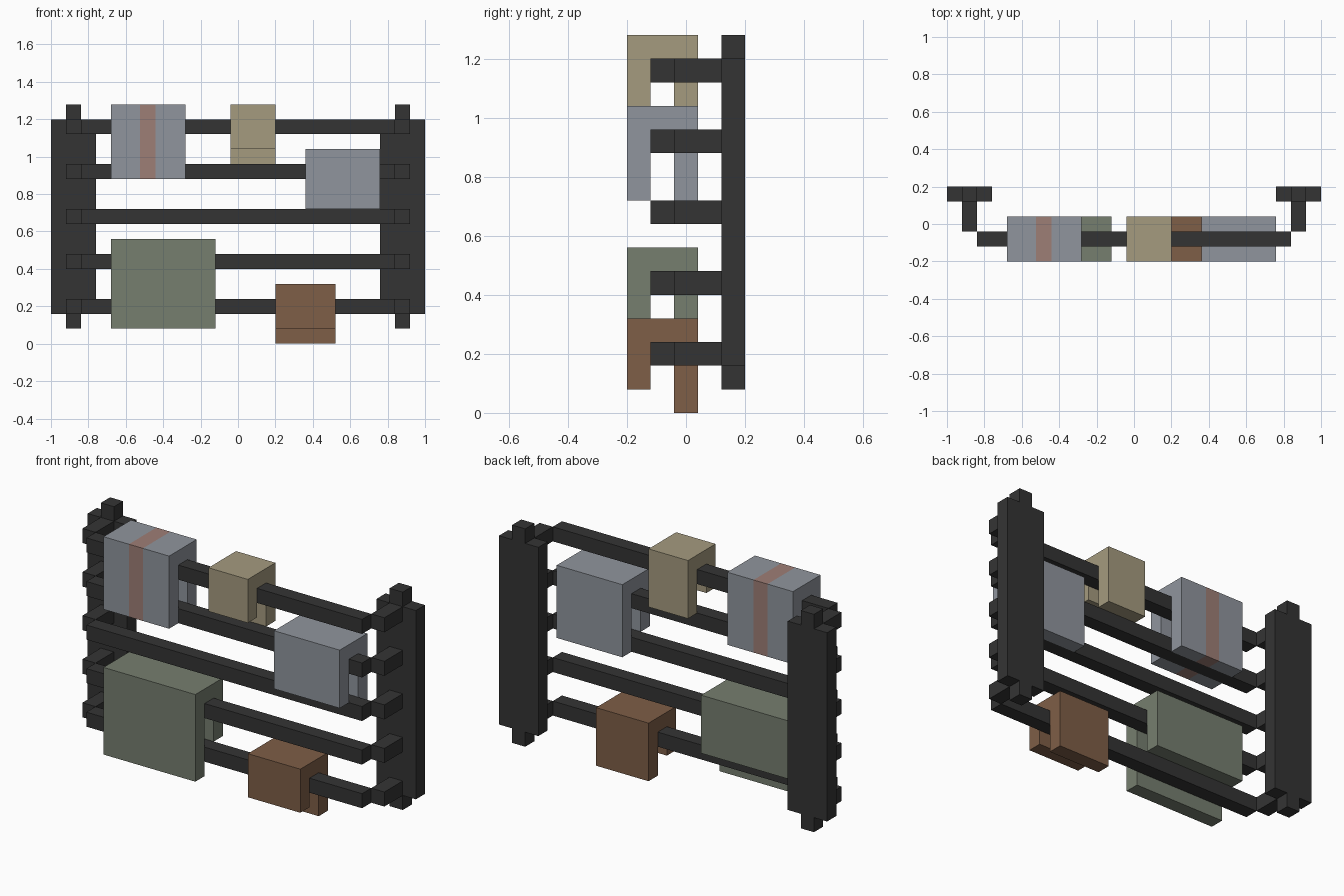
import bpy, bmesh

if "Cube" in bpy.data.objects:
    bpy.data.objects.remove(bpy.data.objects["Cube"])


def material(name, rgb):
    """Flat colour given as 0-255 sRGB, stored as linear values."""
    lin = [((c / 255 + 0.055) / 1.055) ** 2.4 for c in rgb]
    m = bpy.data.materials.new(name)
    m.diffuse_color = (*lin, 1)
    m.use_nodes = True
    m.node_tree.nodes["Principled BSDF"].inputs["Base Color"].default_value = m.diffuse_color
    return m


DARK = material("dark metal", (52, 52, 52))
GREY = material("grey cloth", (144, 149, 157))
ROSE = material("rose stripe", (158, 126, 118))
TAN = material("tan cloth", (165, 155, 127))
GREEN = material("green cloth", (118, 126, 111))
BROWN = material("brown cloth", (126, 94, 71))


def link(name, bm, mats):
    bmesh.ops.recalc_face_normals(bm, faces=bm.faces)
    me = bpy.data.meshes.new(name)
    bm.to_mesh(me)
    bm.free()
    for m in mats:
        me.materials.append(m)
    ob = bpy.data.objects.new(name, me)
    bpy.context.collection.objects.link(ob)
    return ob


def box(name, x, y, z, mat):
    bm = bmesh.new()
    bmesh.ops.create_cube(bm, size=1)
    for v in bm.verts:
        for i, (a, b) in enumerate((x, y, z)):
            v.co[i] = a if v.co[i] < 0 else b
    return link(name, bm, [mat])


def towel(name, x0, x1, top, front, back, mat, stripe=None):
    """Folded cloth: an upside-down U profile extruded along the rail."""
    under = top - 0.08
    profile = [(-0.20, front), (-0.12, front), (-0.12, under), (-0.04, under),
               (-0.04, back), (0.04, back), (0.04, top), (-0.20, top)]
    bm = bmesh.new()
    face = bm.faces.new([bm.verts.new((x0, y, z)) for y, z in profile])
    out = bmesh.ops.extrude_face_region(bm, geom=[face])["geom"]
    for v in out:
        if isinstance(v, bmesh.types.BMVert):
            v.co.x = x1
    if stripe:
        # cut the stripe edges and colour the band between them
        for sx in stripe:
            bmesh.ops.bisect_plane(bm, geom=bm.verts[:] + bm.edges[:] + bm.faces[:],
                                   plane_co=(sx, 0, 0), plane_no=(1, 0, 0))
        for f in bm.faces:
            if stripe[0] < f.calc_center_median().x < stripe[1]:
                f.material_index = 1
    return link(name, bm, [mat, ROSE])if stripe else link(name, bm, [mat])


RAILS = [0.16 + 0.24 * i for i in range(5)]

# Side uprights with end pegs and rail brackets
for side, s in (("left", -1), ("right", 1)):
    wide = sorted((s * 0.76, s * 1.0))
    slim = sorted((s * 0.84, s * 0.92))
    box(side + "_upright", wide, (0.12, 0.20), (0.16, 1.20), DARK)
    box(side + "_top_peg", slim, (0.12, 0.20), (1.20, 1.28), DARK)
    box(side + "_bottom_peg", slim, (0.12, 0.20), (0.08, 0.16), DARK)
    for i, z in enumerate(RAILS):
        box(f"{side}_bracket_{i + 1}", slim, (-0.04, 0.12), (z, z + 0.08), DARK)

# Horizontal rails
for i, z in enumerate(RAILS):
    box(f"rail_{i + 1}", (-0.84, 0.84), (-0.12, -0.04), (z, z + 0.08), DARK)

# Towels over the rails: x range, top, front hem, back hem
towel("striped_towel", -0.68, -0.28, 1.28, 0.88, 0.88, GREY, (-0.525, -0.44))
towel("tan_towel", -0.04, 0.20, 1.28, 1.04, 0.96, TAN)
towel("grey_towel", 0.36, 0.76, 1.04, 0.72, 0.64, GREY)
towel("green_towel", -0.68, -0.12, 0.56, 0.08, 0.24, GREEN)
towel("brown_towel", 0.20, 0.52, 0.32, 0.08, 0.0, BROWN)
